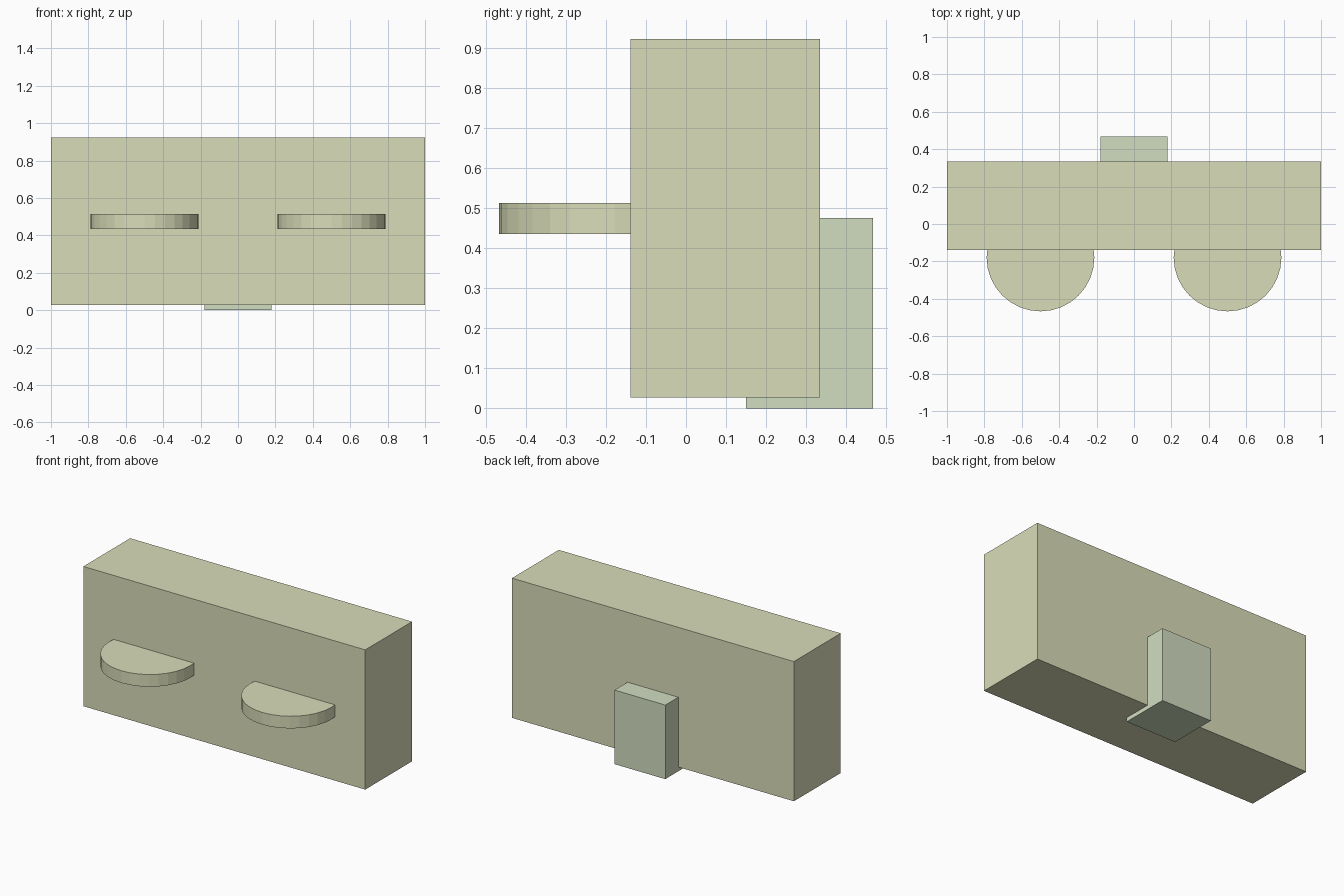
import bpy

if "Cube" in bpy.data.objects:
    bpy.data.objects.remove(bpy.data.objects["Cube"])


def material(name, color):
    mat = bpy.data.materials.new(name)
    mat.diffuse_color = (*color, 1.0)
    mat.use_nodes = True
    mat.node_tree.nodes["Principled BSDF"].inputs["Base Color"].default_value = mat.diffuse_color
    return mat


cream = material("pale_cream", (0.70, 0.72, 0.485))
sage = material("pale_sage", (0.64, 0.72, 0.53))


def box(name, low, high, mat):
    """Box spanning two opposite corners."""
    center = [(a + b) / 2 for a, b in zip(low, high)]
    bpy.ops.mesh.primitive_cube_add(size=1, location=center)
    ob = bpy.context.object
    ob.name = name
    ob.scale = [b - a for a, b in zip(low, high)]
    bpy.ops.object.transform_apply(location=False, rotation=False, scale=True)
    ob.data.materials.append(mat)
    return ob


# Main slab
box("body", (-1.0, -0.139, 0.027), (1.0, 0.335, 0.923), cream)

# Block standing on the ground at the back
box("rear_block", (-0.18, 0.15, 0.0), (0.18, 0.467, 0.475), sage)

# Round shelves half sunk into the front
for side, x in (("left", -0.5), ("right", 0.5)):
    bpy.ops.mesh.primitive_cylinder_add(
        vertices=32, radius=0.288, depth=0.078, location=(x, -0.179, 0.474))
    shelf = bpy.context.object
    shelf.name = f"{side}_round_shelf"
    shelf.data.materials.append(cream)
